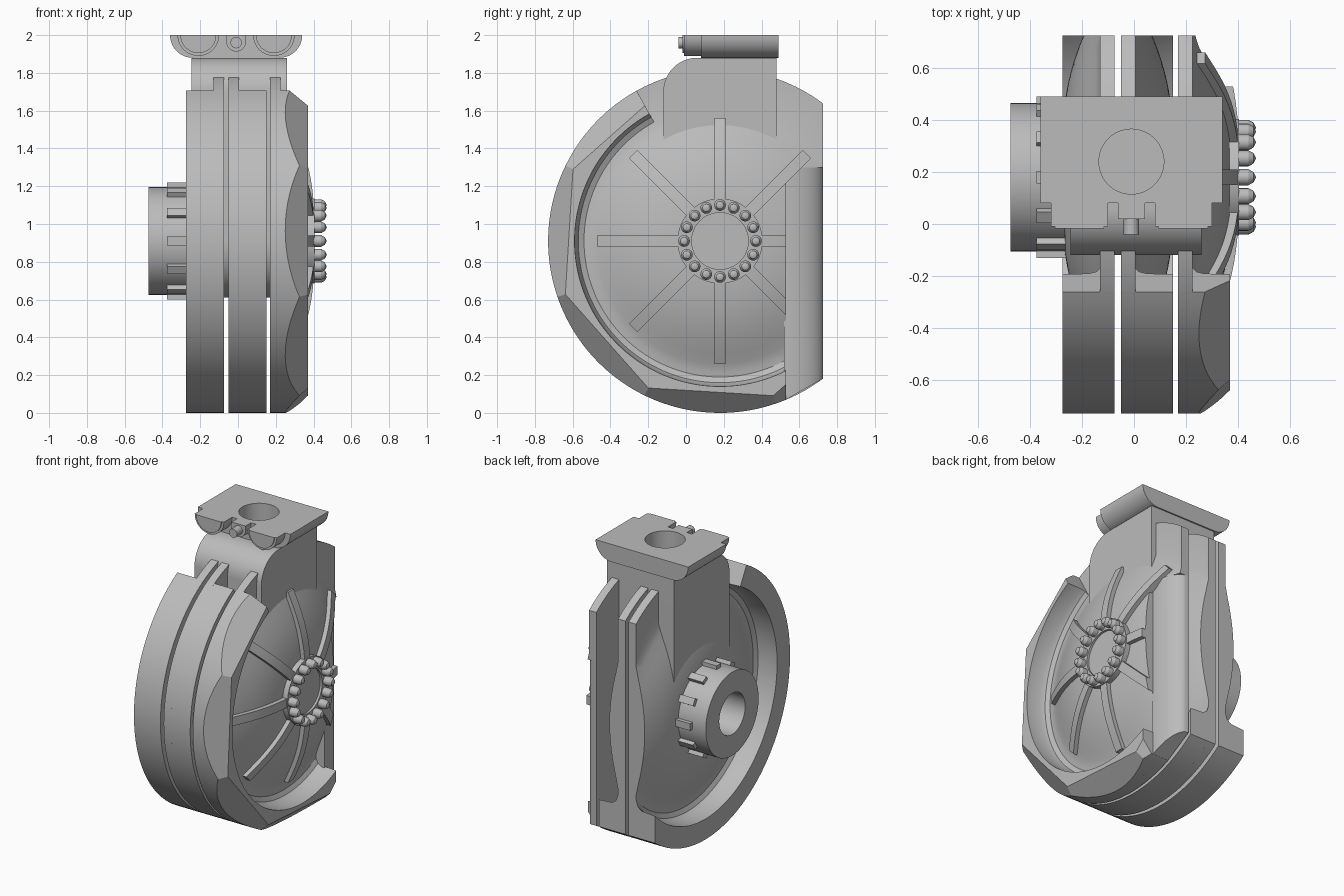
import bpy, bmesh
from math import sin, cos, pi, radians
from mathutils import Vector

if "Cube" in bpy.data.objects:
    bpy.data.objects.remove(bpy.data.objects["Cube"])

CY, CZ, R = 0.18, 0.91, 0.91      # wheel axis and radius
BACK = 0.725                      # flat cut at the rear

grey = bpy.data.materials.new("plain_grey")
grey.use_nodes = True
grey.diffuse_color = (0.5, 0.5, 0.5, 1)
grey.node_tree.nodes["Principled BSDF"].inputs["Base Color"].default_value = (0.5, 0.5, 0.5, 1)


def finish(bm, name):
    bmesh.ops.recalc_face_normals(bm, faces=bm.faces[:])
    me = bpy.data.meshes.new(name)
    bm.to_mesh(me)
    bm.free()
    me.materials.append(grey)
    ob = bpy.data.objects.new(name, me)
    bpy.context.collection.objects.link(ob)
    return ob


def trim(bm, co, no):
    """Remove everything beyond a plane and close the hole."""
    geom = bm.verts[:] + bm.edges[:] + bm.faces[:]
    cut = bmesh.ops.bisect_plane(bm, geom=geom, dist=1e-5, plane_co=co, plane_no=no, clear_outer=True)
    edges = [e for e in cut["geom_cut"] if isinstance(e, bmesh.types.BMEdge)]
    if edges:
        bmesh.ops.holes_fill(bm, edges=edges, sides=0)


def lathe(pts, a0=0, a1=360, segs=96, cy=CY, cz=CZ):
    """Turn (x, r) points about an x-parallel axis."""
    bm = bmesh.new()
    full = a1 - a0 == 360
    rings = []
    for i in range(segs if full else segs + 1):
        a = radians(a0 + (a1 - a0) * i / segs)
        rings.append([bm.verts.new((x, cy + r * cos(a), cz + r * sin(a))) for x, r in pts])
    n = len(pts)
    spans = n if pts[0][1] > 0 else n - 1
    for i in range(segs):
        p, q = rings[i], rings[(i + 1) % len(rings)]
        for j in range(spans):
            k = (j + 1) % n
            bm.faces.new((p[j], p[k], q[k], q[j]))
    if not full:
        bm.faces.new(rings[0])
        bm.faces.new(rings[-1])
    bmesh.ops.remove_doubles(bm, verts=bm.verts[:], dist=1e-5)
    return bm


def prism(pts, lo, hi, place):
    """Extrude a 2D outline from lo to hi; place maps (u, v, depth) to a point."""
    bm = bmesh.new()
    a = [bm.verts.new(place(u, v, lo)) for u, v in pts]
    b = [bm.verts.new(place(u, v, hi)) for u, v in pts]
    bm.faces.new(a)
    bm.faces.new(b)
    for i in range(len(pts)):
        j = (i + 1) % len(pts)
        bm.faces.new((a[i], a[j], b[j], b[i]))
    return bm


def along_x(u, v, d): return (d, u, v)
def along_y(u, v, d): return (u, d, v)
def along_z(u, v, d): return (u, v, d)


def arc(cu, cv, ru, a0, a1, n, rv=None):
    rv = ru if rv is None else rv
    steps = [radians(a0 + (a1 - a0) * i / n) for i in range(n + 1)]
    return [(cu + ru * cos(t), cv + rv * sin(t)) for t in steps]


def carve(targets, cutter):
    """Subtract a cutter from the targets and delete it."""
    for ob in targets:
        mod = ob.modifiers.new("cut", 'BOOLEAN')
        mod.operation, mod.solver, mod.object = 'DIFFERENCE', 'EXACT', cutter
        bpy.context.view_layer.objects.active = ob
        bpy.ops.object.modifier_apply(modifier=mod.name)
    bpy.data.objects.remove(cutter)


def dome(r):
    """Web thickness at radius r."""
    return 0.055 + 0.15 * max(0, 1 - (r / 0.7) ** 3) ** 1.3


# three discs: flat side position and direction of the bulge
webs = []
for tag, x0, d in (("right", -0.075, -1), ("middle", -0.05, 1), ("left", 0.17, 1)):
    radii = [0.05 * i for i in range(15)]
    pts = [(x0 + d * dome(r), r) for r in radii] + [(x0 + d * 0.055, R), (x0, R), (x0, 0)]
    bm = lathe(pts)
    trim(bm, (0, BACK, 0), (0, 1, 0))
    webs.append(finish(bm, tag + "_web"))

    profile = [(0, R), (0.2, R), (0.2, 0.77), (0.1, 0.765), (0.07, 0.75), (0.055, 0.72), (0, 0.72)]
    bm = lathe([(x0 + d * u, r) for u, r in profile], 119, 330, 84)
    if tag == "left":             # faceted chamfer and shortened end
        for k in range(5):
            a = radians(131.5 + 45 * k)
            c, s = cos(a), sin(a)
            trim(bm, (0.37, CY + 0.80 * c, CZ + 0.80 * s), Vector((0.11, 0.12 * c, 0.12 * s)).normalized())
    trim(bm, (0, 0.53 if tag == "left" else BACK, 0), (0, 1, 0))
    finish(bm, tag + "_rim")

# rear notch of the left disc with its rounded upright column
box = [(0.1, 0.53), (0.7, 0.53), (0.7, 1), (0.1, 1)]
carve(webs[2:], finish(prism(box, -0.5, 1.3, along_z), "notch_cutter"))
outline = [(0.17, 0.52), (0.29, 0.52)] + arc(0.17, 0.53, 0.12, 0, 77, 16, 0.2) + [(0.17, BACK)]
bm = prism(outline, -0.1, 1.3, along_z)
trim(bm, (0, 0.53, 0.071), Vector((0, 0.49, -0.87)).normalized())
finish(bm, "rear_column")

# axle through the discs
finish(lathe([(-0.26, 0), (-0.26, 0.3), (0.2, 0.3), (0.2, 0)]), "axle")

# bored hub with teeth
finish(lathe([(-0.24, 0), (-0.24, 0.285), (-0.475, 0.285), (-0.475, 0.14), (-0.28, 0.14), (-0.28, 0)]), "hub")
for i in range(12):
    a = pi * i / 6
    def turn(u, v, d, a=a):
        return (d, CY + u * cos(a) - v * sin(a), CZ + u * sin(a) + v * cos(a))
    block = [(0.26, -0.024), (0.31, -0.024), (0.31, 0.024), (0.26, 0.024)]
    finish(prism(block, -0.375, -0.25, turn), "hub_tooth")

# left cap with a ring of bolts
finish(lathe([(0.34, 0), (0.34, 0.225), (0.405, 0.225), (0.405, 0.15), (0.39, 0.15), (0.39, 0)], segs=64), "bolt_plate")
for i in range(16):
    a = pi * i / 8
    bolt = [(0.38, 0), (0.38, 0.031), (0.44, 0.031), (0.46, 0.02), (0.47, 0)]
    finish(lathe(bolt, segs=16, cy=CY + 0.19 * cos(a), cz=CZ + 0.19 * sin(a)), "bolt")

# curved ribs over the left dome
radii = [0.2 + 0.045 * i for i in range(11)]
rib = [(r, 0.2 + dome(r)) for r in radii] + [(r, 0.15 + dome(r)) for r in reversed(radii)]
for i in range(8):
    a = pi * i / 4
    def spoke(u, v, d, a=a):
        return (v, CY + u * cos(a) - d * sin(a), CZ + u * sin(a) + d * cos(a))
    bm = prism(rib, -0.03, 0.03, spoke)
    if i in (0, 7):
        trim(bm, (0, 0.53, 0), (0, 1, 0))
    finish(bm, "rib")

# fork block straddling the discs
outline = arc(CY, CZ, 0.3, 180, 360, 32) + [(0.48, 1.88)] + arc(0.06, 1.70, 0.18, 90, 180, 12)
fork = finish(prism(outline, -0.245, 0.26, along_x), "fork_block")

# mounting head with a round socket
outline = [(-0.36, 2.0)] + arc(-0.24, 2.0, 0.12, 190, 270, 10) + arc(0.22, 2.0, 0.12, 270, 350, 10) + [(0.34, 2.0)]
head = finish(prism(outline, 0.08, 0.49, along_y), "mounting_head")
carve([fork, head], finish(prism(arc(-0.01, 0.24, 0.125, 0, 354, 59), 1.825, 2.2, along_z), "socket_cutter"))

# front bosses and centre pin
for x in (-0.21, 0.19):
    finish(prism(arc(x, 2.0, 0.11, 180, 360, 24), -0.01, 0.1, along_y), "round_boss")
    finish(prism(arc(x, 2.0, 0.095, 180, 360, 24), -0.018, 0.0, along_y), "boss_face")
tab = arc(-0.01, 1.965, 0.052, 180, 360, 16) + [(0.042, 2.0), (-0.062, 2.0)]
finish(prism(tab, 0.02, 0.1, along_y), "pin_tab")
finish(prism(arc(-0.01, 1.96, 0.03, 0, 345, 23), -0.04, 0.05, along_y), "pin")

# smooth curved surfaces, keep edges crisp
for ob in bpy.context.collection.objects:
    ob.select_set(ob.type == 'MESH')
bpy.context.view_layer.objects.active = head
bpy.ops.object.shade_smooth_by_angle(angle=radians(28))
